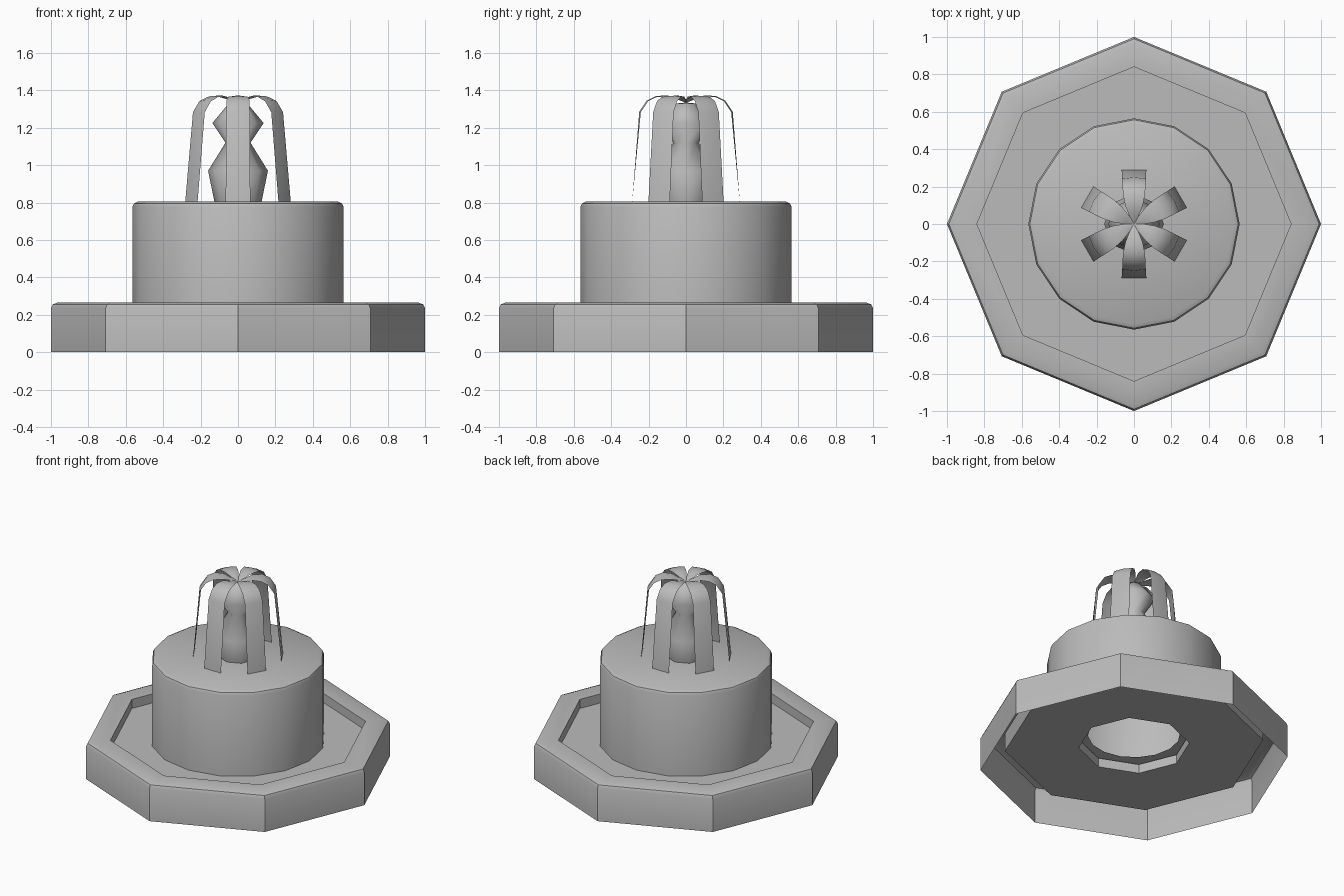
import bpy
import bmesh
from math import sin, cos, pi, radians
from mathutils import Matrix, Vector

default_cube = bpy.data.objects.get("Cube")
if default_cube:
    bpy.data.objects.remove(default_cube, do_unlink=True)

# Single stone colour
stone = bpy.data.materials.new("stone_grey")
stone.use_nodes = True
stone.diffuse_color = (0.5, 0.5, 0.5, 1)
stone.node_tree.nodes["Principled BSDF"].inputs["Base Color"].default_value = (0.5, 0.5, 0.5, 1)


def finish(name, bm, angle):
    mesh = bpy.data.meshes.new(name)
    bm.to_mesh(mesh)
    bm.free()
    mesh.materials.append(stone)
    obj = bpy.data.objects.new(name, mesh)
    bpy.context.collection.objects.link(obj)
    bpy.ops.object.select_all(action='DESELECT')
    obj.select_set(True)
    bpy.context.view_layer.objects.active = obj
    bpy.ops.object.shade_smooth_by_angle(angle=radians(angle))
    return obj


def revolve(name, profile, sides, angle=40, closed=False):
    """Turn a (radius, height) profile, listed upward on its outside, about z."""
    bm = bmesh.new()
    rings = []
    for r, z in profile:
        if r == 0:
            rings.append([bm.verts.new((0, 0, z))] * sides)
        else:
            rings.append([bm.verts.new((r * cos(2 * pi * i / sides), r * sin(2 * pi * i / sides), z))
                          for i in range(sides)])
    pairs = list(zip(rings, rings[1:]))
    if closed:
        pairs.append((rings[-1], rings[0]))
    for low, high in pairs:
        for i in range(sides):
            j = (i + 1) % sides
            corners = dict.fromkeys((low[i], low[j], high[j], high[i]))
            bm.faces.new(list(corners))
    return finish(name, bm, angle)


# Octagonal basin: hollow rim and a floor slab with a central opening
revolve("basin_rim", [(1, 0), (1, 0.235), (0.99, 0.256), (0.965, 0.265),
                      (0.84, 0.265), (0.84, 0.19)], 8)
revolve("basin_floor", [(0.84, 0.135), (0.84, 0.2), (0.36, 0.2), (0.36, 0.135)], 8, closed=True)

# Round pedestal with a softened top edge and an inner lip underneath
revolve("pedestal", [(0.3, 0.22), (0.565, 0.2), (0.565, 0.775), (0.557, 0.794),
                     (0.535, 0.805), (0, 0.805)], 16)

# Turned core inside the spray
revolve("spout_core", [(0.125, 0.8), (0.16, 0.97), (0.067, 1.12), (0.137, 1.225),
                       (0.05, 1.33), (0, 1.335)], 8, angle=80)

# Six falling water strips: (distance out, height, half width)
path = [(0.0, 1.335, 0.004), (0.05, 1.36, 0.027), (0.1, 1.373, 0.046), (0.16, 1.37, 0.058),
        (0.21, 1.345, 0.062), (0.25, 1.285, 0.063), (0.288, 0.8, 0.066)]
for k in range(6):
    bm = bmesh.new()
    turn = Matrix.Rotation(radians(90 + 60 * k), 3, 'Z')
    rows = []
    for n, (r, z, w) in enumerate(path):
        sag = 0.01 if 0 < n < len(path) - 1 else 0
        steep = n / (len(path) - 1)
        edge = (max(r - sag * steep, 0), z - sag * (1 - steep))
        points = [(edge[0], -w, edge[1]), (r, 0, z), (edge[0], w, edge[1])]
        rows.append([bm.verts.new(turn @ Vector(p)) for p in points])
    for a, b in zip(rows, rows[1:]):
        for i in range(2):
            bm.faces.new((a[i], b[i], b[i + 1], a[i + 1]))
    finish(f"water_strip_{k + 1}", bm, 60)
